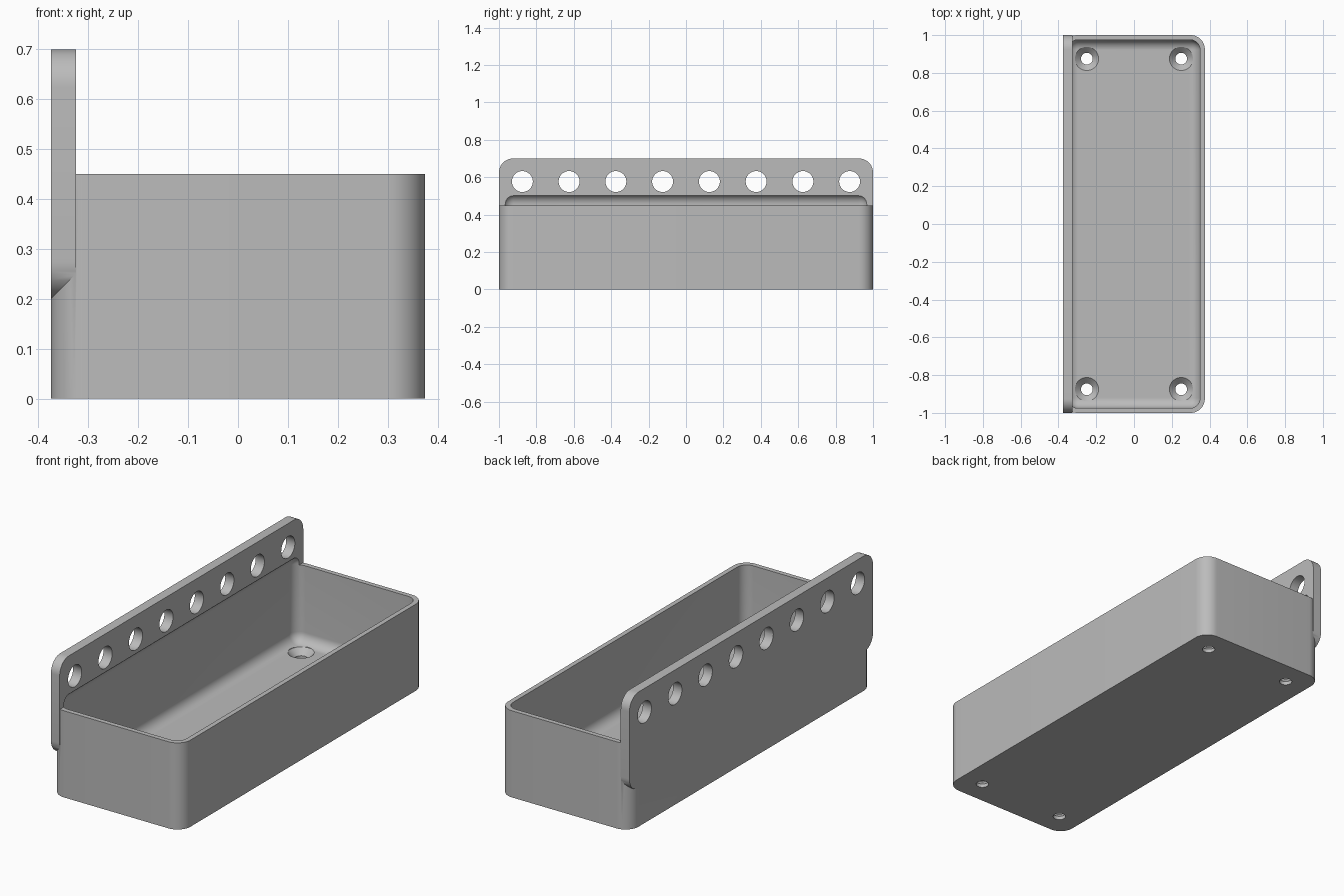
import bpy, bmesh
from math import pi, cos, sin, radians
from mathutils import Matrix, Vector

if "Cube" in bpy.data.objects:
    bpy.data.objects.remove(bpy.data.objects["Cube"], do_unlink=True)

grey = bpy.data.materials.new("plain grey")
grey.use_nodes = True
colour = (0.5, 0.5, 0.5, 1)
grey.diffuse_color = colour
grey.node_tree.nodes["Principled BSDF"].inputs["Base Color"].default_value = colour

HALF_X, WALL, FLOOR = 0.375, 0.025, 0.05
PLATE = 0.05
CORNER = 0.075


def make(name, bm):
    bmesh.ops.recalc_face_normals(bm, faces=bm.faces)
    mesh = bpy.data.meshes.new(name)
    bm.to_mesh(mesh)
    bm.free()
    mesh.materials.append(grey)
    ob = bpy.data.objects.new(name, mesh)
    bpy.context.collection.objects.link(ob)
    return ob


def block(name, low, high, radius, axis=None, segments=12):
    """Box with rounded edges, either all of them or those along one axis."""
    low, high = Vector(low), Vector(high)
    bm = bmesh.new()
    bmesh.ops.create_cube(bm, size=1)
    for v in bm.verts:
        v.co = Vector([(a + b) / 2 + c * (b - a) for a, b, c in zip(low, high, v.co)])
    edges = [e for e in bm.edges if axis is None
             or abs((e.verts[0].co - e.verts[1].co).normalized()[axis]) > 0.9]
    bmesh.ops.bevel(bm, geom=edges, offset=radius, segments=segments,
                    profile=0.5, affect='EDGES')
    return make(name, bm)


def lathe(name, profile, matrix, sides=40):
    """Closed solid of revolution from (radius, height) pairs."""
    bm = bmesh.new()
    rings = [[bm.verts.new(matrix @ Vector((r * cos(2 * pi * i / sides),
                                            r * sin(2 * pi * i / sides), z)))
              for i in range(sides)] for r, z in profile]
    for a, b in zip(rings, rings[1:]):
        for i in range(sides):
            j = (i + 1) % sides
            bm.faces.new((a[i], a[j], b[j], b[i]))
    bm.faces.new(rings[0])
    bm.faces.new(rings[-1])
    return make(name, bm)


def combine(target, tool, operation):
    mod = target.modifiers.new(operation.lower(), 'BOOLEAN')
    mod.operation, mod.solver, mod.object = operation, 'EXACT', tool
    graph = bpy.context.evaluated_depsgraph_get()
    mesh = bpy.data.meshes.new_from_object(target.evaluated_get(graph))
    target.modifiers.clear()
    target.data = mesh
    bpy.data.objects.remove(tool, do_unlink=True)


# Outer body with rounded upright corners
tray = block("mounting_tray", (-HALF_X, -1, 0), (HALF_X, 1, 0.45), CORNER, axis=2)

# Tall rear plate, rounded at its four corners
plate = block("rear_plate", (-HALF_X, -1, 0.2), (PLATE - HALF_X, 1, 0.7), CORNER, axis=0)
combine(tray, plate, 'UNION')

# Filleted cavity, which reaches a little way up into the plate
cavity = block("cavity_cutter", (WALL - HALF_X, WALL - 1, FLOOR),
               (HALF_X - WALL, 1 - WALL, 0.51), 0.054)
combine(tray, cavity, 'DIFFERENCE')

# Row of round holes through the plate
for i in range(8):
    place = Matrix.Translation((-0.35, -0.875 + 0.25 * i, 0.577)) @ Matrix.Rotation(radians(90), 4, 'Y')
    combine(tray, lathe("hole_cutter", [(0.056, -0.1), (0.056, 0.1)], place), 'DIFFERENCE')

# Countersunk screw holes in the floor
screw = [(0.031, -0.05), (0.031, 0.019), (0.0625, FLOOR), (0.0625, 0.1)]
for x in (-0.25, 0.25):
    for y in (-0.875, 0.875):
        place = Matrix.Translation((x, y, 0))
        combine(tray, lathe("screw_cutter", screw, place), 'DIFFERENCE')

# Single material and smooth fillets
tray.data.materials.clear()
tray.data.materials.append(grey)
for face in tray.data.polygons:
    face.material_index = 0
bpy.ops.object.select_all(action='DESELECT')
tray.select_set(True)
bpy.context.view_layer.objects.active = tray
bpy.ops.object.shade_smooth_by_angle(angle=radians(30))
